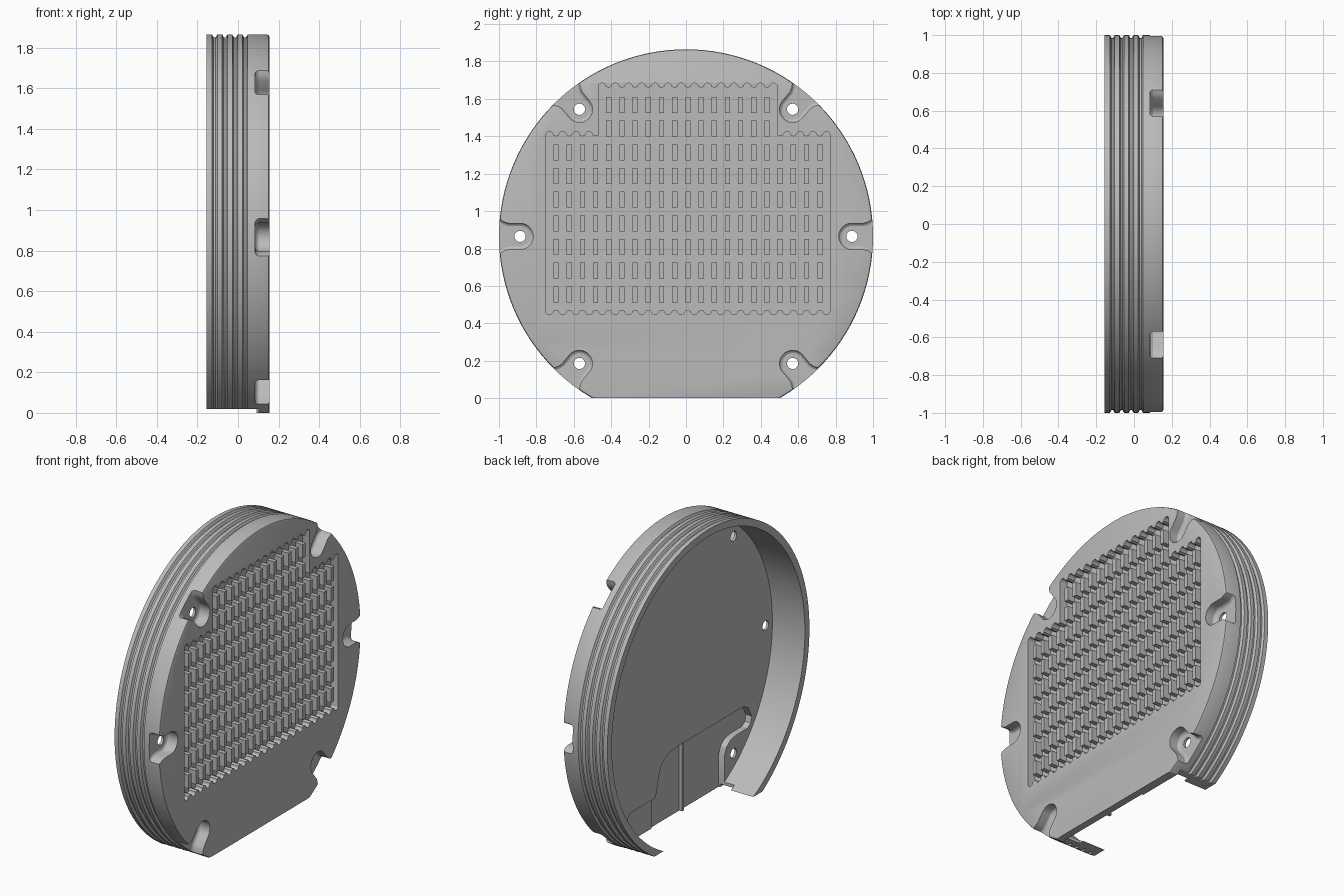
import bpy, bmesh, math

if "Cube" in bpy.data.objects:
    bpy.data.objects.remove(bpy.data.objects["Cube"])

CZ = 0.865                      # height of the disc axis
FRONT, BACK = 0.155, -0.155     # extent along x
PLATE_BACK, FIELD_FLOOR = 0.07, 0.105

grey = bpy.data.materials.new("metal_grey")
grey.diffuse_color = (0.5, 0.5, 0.5, 1)
grey.use_nodes = True
grey.node_tree.nodes["Principled BSDF"].inputs["Base Color"].default_value = grey.diffuse_color


def loft(bm, layers):
    """Closed solid through matching outlines, each (x, [(y, z), ...])."""
    rings = [[bm.verts.new((x, y, z)) for y, z in pts] for x, pts in layers]
    n = len(rings[0])
    for a, b in zip(rings, rings[1:]):
        for i in range(n):
            j = (i + 1) % n
            bm.faces.new((a[i], a[j], b[j], b[i]))
    bm.faces.new(rings[0][::-1])
    bm.faces.new(rings[-1])


def prism(bm, x0, x1, pts):
    loft(bm, [(x0, pts), (x1, pts)])


def box(bm, x0, x1, y0, y1, z0, z1):
    prism(bm, x0, x1, [(y0, z0), (y1, z0), (y1, z1), (y0, z1)])


def circle(r, n=128, cy=0.0, cz=CZ):
    return [(cy + r * math.cos(2 * math.pi * i / n), cz + r * math.sin(2 * math.pi * i / n))
            for i in range(n)]


def make(name, bm):
    bmesh.ops.recalc_face_normals(bm, faces=bm.faces)
    me = bpy.data.meshes.new(name)
    bm.to_mesh(me)
    bm.free()
    me.materials.append(grey)
    ob = bpy.data.objects.new(name, me)
    bpy.context.collection.objects.link(ob)
    return ob


cutters = []


def cut(target, name, bm):
    cutter = make(name, bm)
    cutter.hide_render = True
    mod = target.modifiers.new(name, 'BOOLEAN')
    mod.operation, mod.solver, mod.object = 'DIFFERENCE', 'EXACT', cutter
    cutters.append(cutter)


# housing: round body with four grooves around it and a bevelled front edge
profile = [(BACK, 1.0)]
for gx in (-0.115, -0.065, -0.015, 0.035):
    profile += [(gx - 0.013, 1.0), (gx - 0.005, 0.986), (gx + 0.005, 0.986), (gx + 0.013, 1.0)]
profile += [(FRONT - 0.012, 1.0), (FRONT - 0.004, 0.997), (FRONT, 0.988)]
bm = bmesh.new()
loft(bm, [(x, circle(r)) for x, r in profile])
housing = make("housing", bm)

# hollow back
bm = bmesh.new()
prism(bm, -0.3, PLATE_BACK, circle(0.955))
cut(housing, "cavity_cutter", bm)

# flat foot, with the rim ending slightly higher than the plate
bm = bmesh.new()
prof = [(-0.3, -0.5), (0.3, -0.5), (0.3, 0.0), (0.1, 0.0), (0.1, 0.02), (-0.3, 0.02)]
ends = [[bm.verts.new((x, y, z)) for x, z in prof] for y in (-1.2, 1.2)]
for i in range(6):
    j = (i + 1) % 6
    bm.faces.new((ends[0][i], ends[0][j], ends[1][j], ends[1][i]))
bm.faces.new(ends[0])
bm.faces.new(ends[1])
cut(housing, "foot_cutter", bm)

# screw slots open to the rim, and their holes
R_HOLE = 0.887
ANGLES = [math.radians(a) for a in (0, 50, 130, 180, 230, 310)]


def slot(w, a):
    half = [(1.1, w + 0.08), (1.0, w + 0.025), (0.975, w + 0.008), (0.95, w)]
    arc = [(R_HOLE + w * math.cos(t), w * math.sin(t))
           for t in (math.pi / 2 + math.pi * i / 16 for i in range(17))]
    pts = half + arc + [(u, -v) for u, v in reversed(half)]
    return [(u * math.cos(a) - v * math.sin(a), CZ + u * math.sin(a) + v * math.cos(a))
            for u, v in pts]


bm = bmesh.new()
for a in ANGLES:
    loft(bm, [(0.085, slot(0.055, a)), (0.09, slot(0.064, a)),
              (0.10, slot(0.07, a)), (0.2, slot(0.07, a))])
cut(housing, "slot_cutter", bm)
bm = bmesh.new()
for a in ANGLES:
    prism(bm, 0.0, 0.12, circle(0.03, 24, R_HOLE * math.cos(a), CZ + R_HOLE * math.sin(a)))
cut(housing, "hole_cutter", bm)

# recessed pin field: scalloped along its top and bottom edges
Y0, DY, COLS = -0.695, 0.0705, 21
Z0, DZ = 0.555, 0.1265
HW = 0.02


def scallops(first, last, z, up):
    """Rounded channel ends from channel `first` to `last`, running along +y."""
    pts = []
    for c in range(first, last + 1):
        cy = Y0 + (c - 0.5) * DY
        for i in range(7):
            t = math.pi * (1 - i / 6)
            pts.append((cy + HW * math.cos(t), z + up * HW * math.sin(t)))
        if c < last:                      # rounded tooth between channels
            pts.append((cy + DY / 2, z - up * 0.006))
    return pts


ZB, ZM, ZT = 0.466, 1.405, 1.665
top = scallops(0, 3, ZM, 1) + scallops(4, 17, ZT, 1) + scallops(18, 21, ZM, 1)
# join the shoulders straight up to the taller middle block
left = scallops(0, 3, ZM, 1) + [(Y0 + 3.5 * DY - HW, ZM)]
right = [(Y0 + 16.5 * DY + HW, ZM)] + scallops(18, 21, ZM, 1)
top = left + scallops(4, 17, ZT, 1) + right
bm = bmesh.new()
prism(bm, FIELD_FLOOR, 0.2, scallops(0, 21, ZB, -1) + top[::-1])
cut(housing, "field_cutter", bm)

# pocket on the back of the plate, curling round the screw boss
bm = bmesh.new()
prism(bm, 0.0, 0.11, [(-0.48, -0.1), (-0.48, 0.2), (-0.5, 0.25), (-0.54, 0.28), (-0.6, 0.29),
                      (-0.71, 0.29), (-0.74, 0.31), (-0.75, 0.35), (-0.71, 0.42), (-0.66, 0.44),
                      (0.0, 0.44), (0.07, 0.43), (0.13, 0.40), (0.16, 0.35), (0.2, 0.2),
                      (0.2, -0.1)])
cut(housing, "pocket_cutter", bm)
bm = bmesh.new()
prism(bm, 0.0, 0.1, [(0.19, -0.1), (0.48, -0.1), (0.48, 0.17), (0.45, 0.2), (0.19, 0.2)])
cut(housing, "shallow_pocket_cutter", bm)

# apply the cuts and drop the cutters
bpy.context.view_layer.update()
dg = bpy.context.evaluated_depsgraph_get()
done = bpy.data.meshes.new_from_object(housing.evaluated_get(dg))
housing.modifiers.clear()
housing.data = done
done.materials.clear()
done.materials.append(grey)
for c in cutters:
    bpy.data.objects.remove(c)
bpy.ops.object.select_all(action='DESELECT')
housing.select_set(True)
bpy.context.view_layer.objects.active = housing
bpy.ops.object.shade_smooth_by_angle(angle=math.radians(25))

# cooling pins: seven full rows and two short rows above
bm = bmesh.new()
for row in range(9):
    z = Z0 + row * DZ
    for col in (range(COLS) if row < 7 else range(4, 17)):
        y = Y0 + col * DY
        box(bm, FIELD_FLOOR - 0.003, FRONT, y - 0.014, y + 0.014, z - 0.043, z + 0.043)
make("cooling_pins", bm)

# upright rib inside the back pocket
bm = bmesh.new()
box(bm, 0.09, 0.115, -0.11, -0.09, 0.0, 0.44)
make("pocket_rib", bm)
